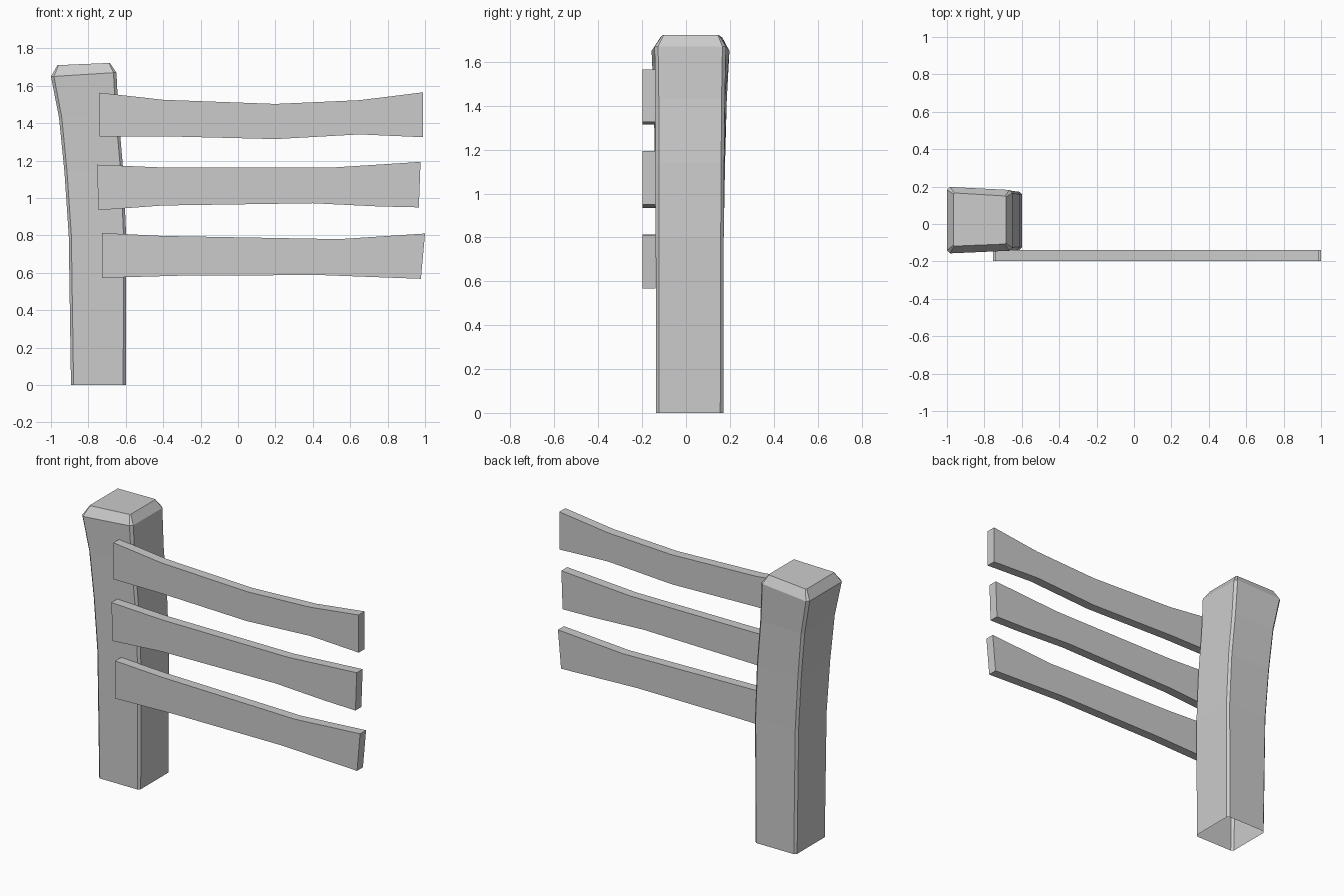
import bpy, bmesh

if "Cube" in bpy.data.objects:
    bpy.data.objects.remove(bpy.data.objects["Cube"])


def make_object(name, bm):
    bmesh.ops.recalc_face_normals(bm, faces=bm.faces)
    mesh = bpy.data.meshes.new(name)
    bm.to_mesh(mesh)
    bm.free()
    obj = bpy.data.objects.new(name, mesh)
    bpy.context.collection.objects.link(obj)
    return obj


def post_ring(bm, xl, xr, yl, yr, zl, zr, c):
    """Four-sided section with corners clipped by c; yl / yr are (front, back)."""
    points = [
        (xl + c, yl[0], zl), (xr - c, yr[0], zr),
        (xr, yr[0] + c, zr), (xr, yr[1] - c, zr),
        (xr - c, yr[1], zr), (xl + c, yl[1], zl),
        (xl, yl[1] - c, zl), (xl, yl[0] + c, zl)]
    return [bm.verts.new(p) for p in points]


# Leaning gate post: lofted sections, bevelled cap, open underside
sections = [
    (-0.893, -0.60, (-0.137, 0.17), (-0.137, 0.17), 0, 0, 0.014),
    (-0.905, -0.598, (-0.138, 0.172), (-0.138, 0.172), 0.80, 0.80, 0.014),
    (-0.928, -0.613, (-0.142, 0.178), (-0.138, 0.174), 1.14, 1.14, 0.014),
    (-0.957, -0.638, (-0.147, 0.186), (-0.139, 0.177), 1.43, 1.43, 0.015),
    (-1.0, -0.65, (-0.157, 0.198), (-0.143, 0.182), 1.65, 1.67, 0.016),
    (-0.965, -0.685, (-0.118, 0.166), (-0.107, 0.15), 1.71, 1.722, 0.005),
]
bm = bmesh.new()
rings = [post_ring(bm, *s) for s in sections]
for low, high in zip(rings, rings[1:]):
    for i in range(8):
        j = (i + 1) % 8
        bm.faces.new((low[i], low[j], high[j], high[i]))
bm.faces.new(rings[-1])
make_object("post", bm)


# Rough-cut rails: side outline extruded in depth
def rail(name, outline, front=-0.198, back=-0.138):
    bm = bmesh.new()
    face = bm.faces.new([bm.verts.new((x, front, z)) for x, z in outline])
    new = bmesh.ops.extrude_face_region(bm, geom=[face], use_keep_orig=True)["geom"]
    verts = [g for g in new if isinstance(g, bmesh.types.BMVert)]
    bmesh.ops.translate(bm, verts=verts, vec=(0, back - front, 0))
    make_object(name, bm)


rail("top_rail", [
    (-0.74, 1.33), (-0.4, 1.33), (0.2, 1.315), (0.65, 1.34), (0.99, 1.325),
    (0.99, 1.565), (0.65, 1.523), (0.2, 1.503), (-0.4, 1.525), (-0.74, 1.563)])
rail("middle_rail", [
    (-0.745, 0.935), (-0.4, 0.96), (0.4, 0.972), (0.75, 0.955), (0.967, 0.95),
    (0.976, 1.193), (0.49, 1.162), (-0.4, 1.163), (-0.755, 1.178)])
rail("bottom_rail", [
    (-0.728, 0.573), (-0.3, 0.585), (0.44, 0.588), (0.978, 0.568),
    (1.0, 0.81), (0.54, 0.78), (-0.4, 0.797), (-0.728, 0.813)])
